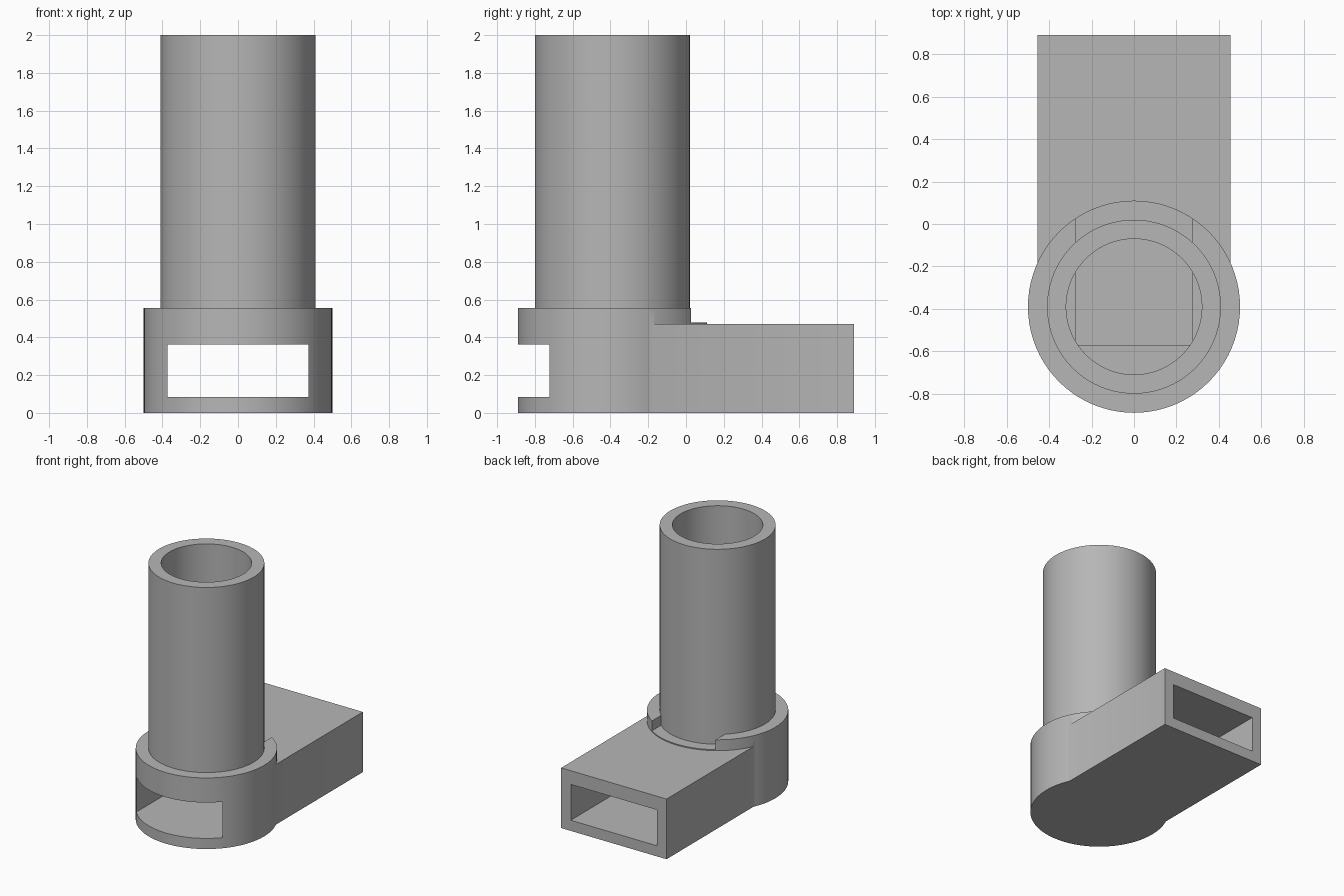
import bpy
import bmesh
import math

default = bpy.data.objects.get("Cube")
if default:
    bpy.data.objects.remove(default, do_unlink=True)

AXIS_Y = -0.39      # centre line of the tube and collar
SIDES = 80

grey = bpy.data.materials.new("plain grey")
grey.use_nodes = True
colour = (0.47, 0.47, 0.47, 1)
grey.diffuse_color = colour
grey.node_tree.nodes["Principled BSDF"].inputs["Base Color"].default_value = colour


def finish(name, bm):
    bmesh.ops.recalc_face_normals(bm, faces=bm.faces)
    mesh = bpy.data.meshes.new(name)
    bm.to_mesh(mesh)
    bm.free()
    mesh.materials.append(grey)
    obj = bpy.data.objects.new(name, mesh)
    bpy.context.collection.objects.link(obj)
    return obj


def box(name, half_width, y0, y1, z0, z1):
    bm = bmesh.new()
    bmesh.ops.create_cube(bm, size=1)
    for v in bm.verts:
        v.co.x *= 2 * half_width
        v.co.y = y1 if v.co.y > 0 else y0
        v.co.z = z1 if v.co.z > 0 else z0
    return finish(name, bm)


def cylinder(name, radius, z0, z1):
    bm = bmesh.new()
    bmesh.ops.create_cone(bm, cap_ends=True, segments=SIDES,
                          radius1=radius, radius2=radius, depth=z1 - z0)
    bmesh.ops.translate(bm, verts=bm.verts, vec=(0, AXIS_Y, (z0 + z1) / 2))
    return finish(name, bm)


def ring(name, outer, inner, z0, z1):
    bm = bmesh.new()
    profile = [(inner, z0), (outer, z0), (outer, z1), (inner, z1)]
    verts = [bm.verts.new((r, 0, z)) for r, z in profile]
    edges = [bm.edges.new((verts[i], verts[(i + 1) % 4])) for i in range(4)]
    bmesh.ops.spin(bm, geom=verts + edges, cent=(0, 0, 0), axis=(0, 0, 1),
                   angle=math.tau, steps=SIDES, use_duplicate=False)
    bmesh.ops.remove_doubles(bm, verts=bm.verts, dist=0.0001)
    bmesh.ops.translate(bm, verts=bm.verts, vec=(0, AXIS_Y, 0))
    return finish(name, bm)


def combine(target, tool, operation):
    mod = target.modifiers.new(operation.lower(), 'BOOLEAN')
    mod.operation = operation
    mod.solver = 'EXACT'
    mod.object = tool
    bpy.context.view_layer.objects.active = target
    bpy.ops.object.modifier_apply(modifier=mod.name)
    bpy.data.objects.remove(tool, do_unlink=True)


# Round collar with a shallow recess that opens at the back
base = cylinder("collar_and_duct", 0.5, 0, 0.555)
combine(base, box("recess_cutter", 0.275, -0.57, 0.3, 0.478, 0.7), 'DIFFERENCE')

# Flat duct behind the collar, with a slot right through from front to back
combine(base, box("duct", 0.455, AXIS_Y, 0.89, 0, 0.47), 'UNION')
combine(base, box("slot_cutter", 0.372, -1.2, 1.2, 0.083, 0.363), 'DIFFERENCE')

# Upright hollow tube
tube = ring("tube", 0.41, 0.32, 0.45, 2)

# Smooth the round walls and keep the corners sharp
bpy.ops.object.select_all(action='DESELECT')
for part in (base, tube):
    part.select_set(True)
bpy.context.view_layer.objects.active = base
bpy.ops.object.shade_smooth_by_angle(angle=math.radians(30))
